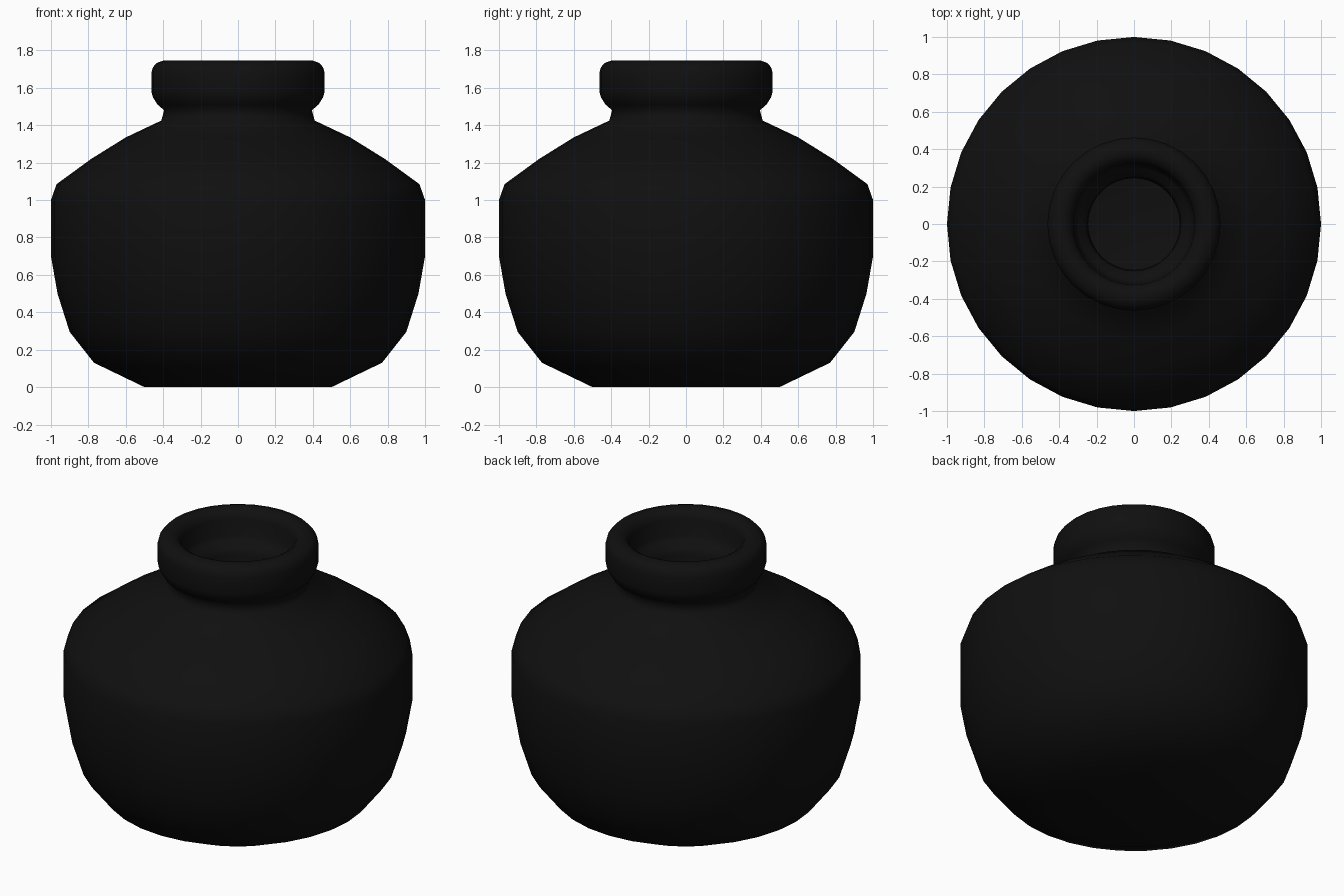
import bpy, bmesh, math

cube = bpy.data.objects.get("Cube")
if cube:
    bpy.data.objects.remove(cube, do_unlink=True)

SIDES = 32

# Single glossy black glaze
glaze = bpy.data.materials.new("black_glaze")
glaze.use_nodes = True
colour = (0.005, 0.005, 0.005, 1)
glaze.diffuse_color = colour
glaze.node_tree.nodes["Principled BSDF"].inputs["Base Color"].default_value = colour


def lathe(name, profile):
    """Spin a (radius, height) profile around the z axis."""
    bm = bmesh.new()
    verts = [bm.verts.new((r, 0, z)) for r, z in profile]
    edges = [bm.edges.new(pair) for pair in zip(verts, verts[1:])]
    bmesh.ops.spin(bm, geom=verts + edges, cent=(0, 0, 0), axis=(0, 0, 1),
                   angle=math.tau, steps=SIDES)
    bmesh.ops.remove_doubles(bm, verts=bm.verts, dist=0.0005)
    bmesh.ops.recalc_face_normals(bm, faces=bm.faces)
    mesh = bpy.data.meshes.new(name)
    bm.to_mesh(mesh)
    bm.free()
    mesh.materials.append(glaze)
    obj = bpy.data.objects.new(name, mesh)
    bpy.context.collection.objects.link(obj)
    bpy.ops.object.select_all(action='DESELECT')
    obj.select_set(True)
    bpy.context.view_layer.objects.active = obj
    bpy.ops.object.shade_smooth_by_angle(angle=math.radians(65))
    return obj


# Outer wall: base, belly, shoulder, neck
outer = [(0, 0), (0.5, 0), (0.77, 0.13), (0.9, 0.295), (0.965, 0.5),
         (1, 0.7), (1, 1), (0.97, 1.085), (0.785, 1.22), (0.6, 1.335),
         (0.41, 1.425), (0.395, 1.48)]

# Rounded lip, rolling over into the mouth
lip = [(0.43, 1.51), (0.455, 1.55), (0.463, 1.58), (0.463, 1.68),
       (0.455, 1.71), (0.435, 1.733), (0.4, 1.745), (0.37, 1.743),
       (0.34, 1.725), (0.325, 1.69), (0.318, 1.59)]

# Stepped throat and hollow inside
inner = [(0.3, 1.56), (0.265, 1.54), (0.25, 1.5), (0.245, 1.38),
         (0.55, 1.25), (0.9, 1.02), (0.9, 0.7), (0.8, 0.33),
         (0.48, 0.1), (0, 0.1)]

lathe("vase", outer + lip + inner)
